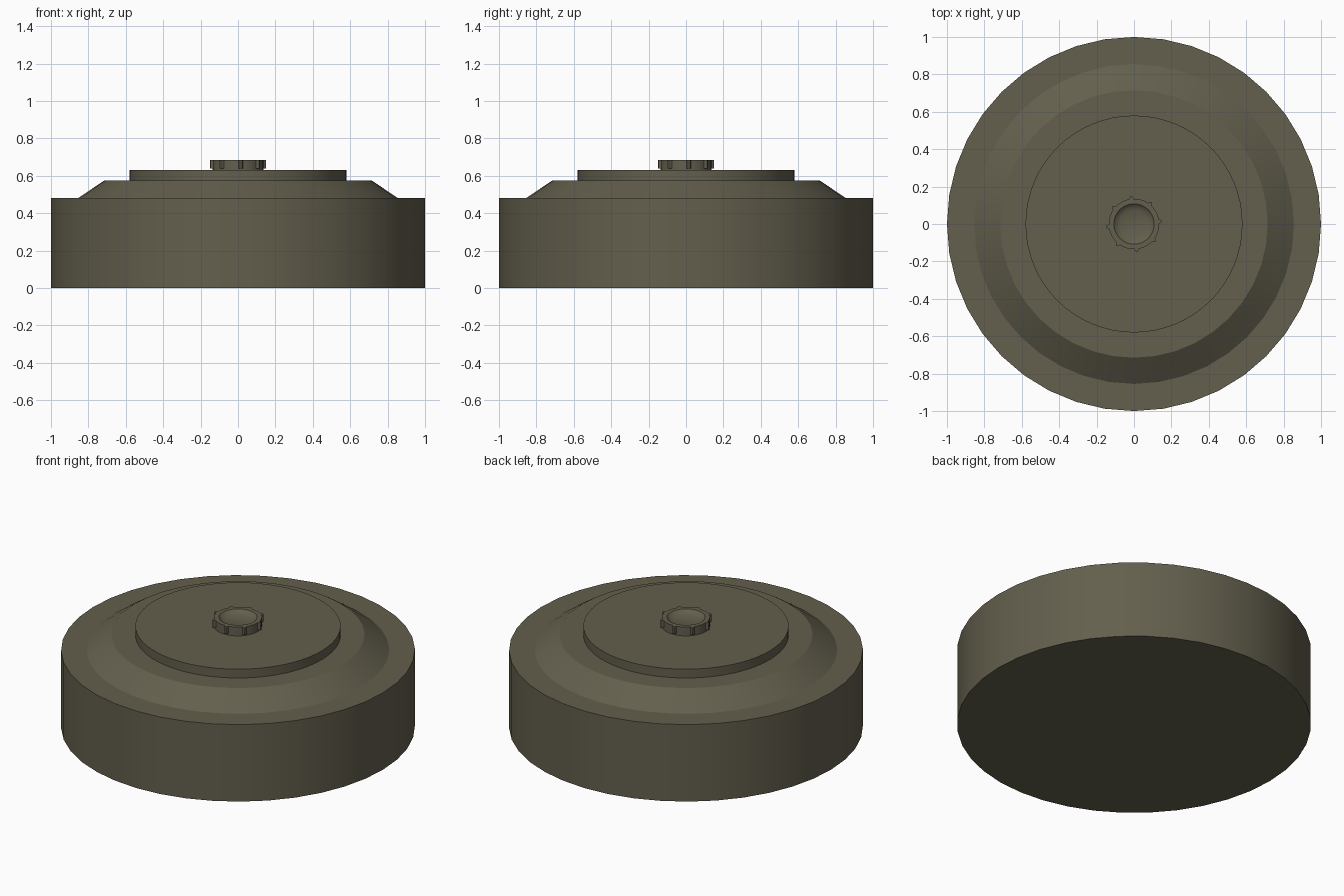
import bpy, bmesh
from math import sin, cos, pi, radians

if "Cube" in bpy.data.objects:
    bpy.data.objects.remove(bpy.data.objects["Cube"])

olive = bpy.data.materials.new("olive_paint")
olive.diffuse_color = (0.125, 0.115, 0.075, 1)
olive.use_nodes = True
olive.node_tree.nodes["Principled BSDF"].inputs["Base Color"].default_value = olive.diffuse_color


def finish(bm, name):
    bmesh.ops.recalc_face_normals(bm, faces=bm.faces)
    mesh = bpy.data.meshes.new(name)
    bm.to_mesh(mesh)
    bm.free()
    mesh.materials.append(olive)
    obj = bpy.data.objects.new(name, mesh)
    bpy.context.collection.objects.link(obj)
    bpy.ops.object.select_all(action='DESELECT')
    obj.select_set(True)
    bpy.context.view_layer.objects.active = obj
    bpy.ops.object.shade_smooth_by_angle(angle=radians(30))
    return obj


def lathe(bm, profile, sides):
    """Revolve (radius, z) points around z, capping both ends."""
    rings = [[bm.verts.new((r * cos(2 * pi * i / sides), r * sin(2 * pi * i / sides), z))
              for i in range(sides)] for r, z in profile]
    for a, b in zip(rings, rings[1:]):
        for i in range(sides):
            j = (i + 1) % sides
            bm.faces.new((a[i], a[j], b[j], b[i]))
    bm.faces.new(rings[0][::-1])
    bm.faces.new(rings[-1])


# Drum body with sloped shoulder
bm = bmesh.new()
lathe(bm, [(1, 0), (1, 0.48), (0.855, 0.48), (0.715, 0.575)], 40)
finish(bm, "drum_body")

# Raised round plate
bm = bmesh.new()
lathe(bm, [(0.58, 0.56), (0.58, 0.63)], 64)
finish(bm, "pressure_plate")

# Centre cap with dished top
bm = bmesh.new()
lathe(bm, [(0.135, 0.62), (0.135, 0.685), (0.108, 0.685), (0.098, 0.675), (0.075, 0.665)], 48)

# Eight grip ridges around the cap
for k in range(8):
    a = k * pi / 4 + radians(6)
    outline = [(0.125, -0.014), (0.136, -0.012), (0.149, -0.005),
               (0.149, 0.005), (0.136, 0.012), (0.125, 0.014)]
    ends = [[bm.verts.new((r * cos(a) - t * sin(a), r * sin(a) + t * cos(a), z))
             for r, t in outline] for z in (0.64, 0.685)]
    bm.faces.new(ends[0][::-1])
    bm.faces.new(ends[1])
    for i in range(6):
        j = (i + 1) % 6
        bm.faces.new((ends[0][i], ends[0][j], ends[1][j], ends[1][i]))
finish(bm, "centre_cap")
